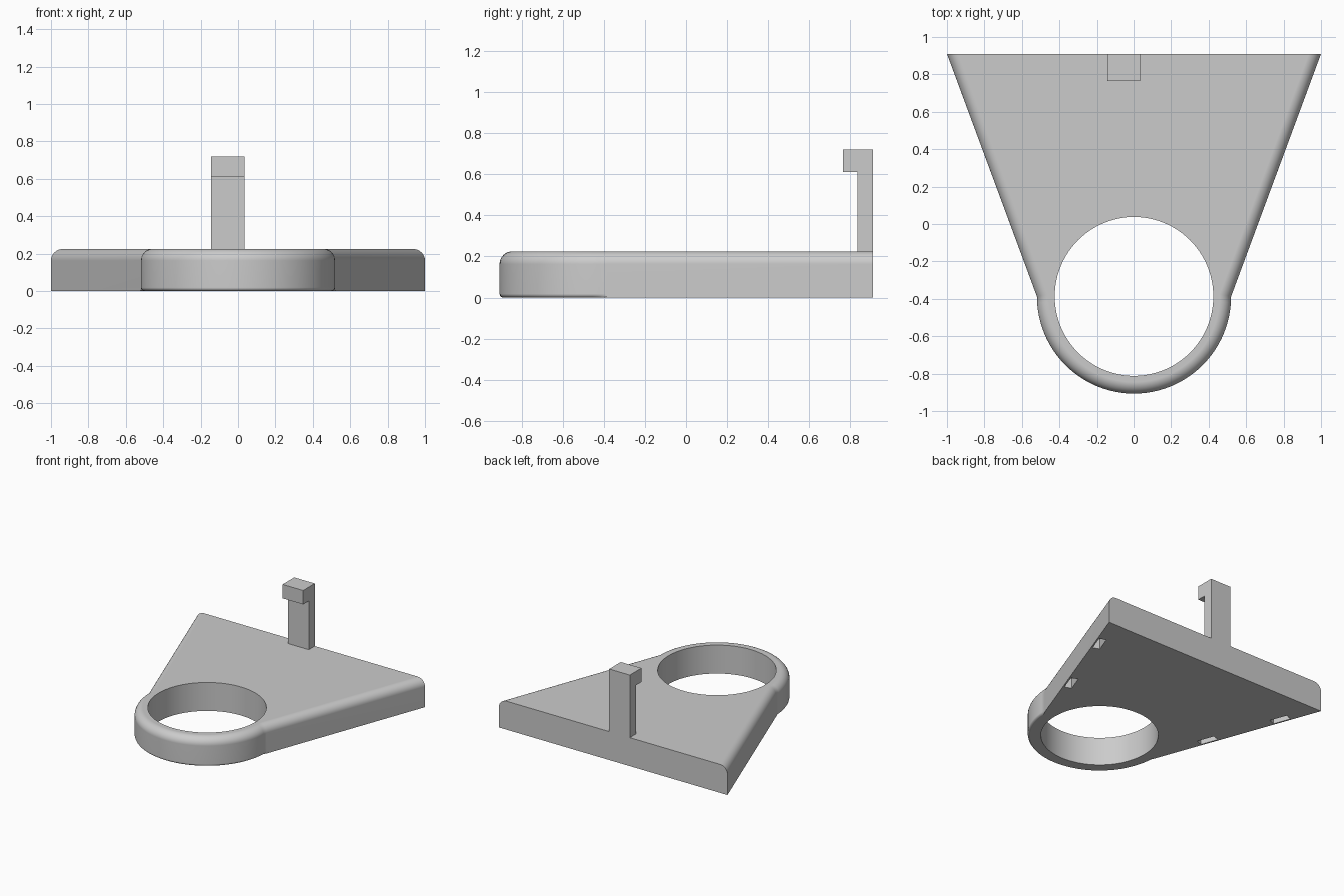
import bpy, bmesh, math
from mathutils import Matrix, Vector

THICK = 0.225
BACK = 0.91
RING_Y, RING_R, HOLE_R = -0.387, 0.52, 0.425

cube = bpy.data.objects.get("Cube")
if cube:
    bpy.data.objects.remove(cube, do_unlink=True)

grey = bpy.data.materials.new("plain grey")
grey.use_nodes = True
COLOUR = (0.6, 0.6, 0.6, 1)
grey.diffuse_color = COLOUR
grey.node_tree.nodes["Principled BSDF"].inputs["Base Color"].default_value = COLOUR


def add_object(name, bm):
    bmesh.ops.recalc_face_normals(bm, faces=bm.faces[:])
    mesh = bpy.data.meshes.new(name)
    bm.to_mesh(mesh)
    bm.free()
    mesh.materials.append(grey)
    obj = bpy.data.objects.new(name, mesh)
    bpy.context.collection.objects.link(obj)
    return obj


def prism(points, direction):
    """Extrude a closed outline along a direction."""
    bm = bmesh.new()
    face = bm.faces.new([bm.verts.new(p) for p in points])
    new = bmesh.ops.extrude_face_region(bm, geom=[face])["geom"]
    verts = [g for g in new if isinstance(g, bmesh.types.BMVert)]
    bmesh.ops.translate(bm, verts=verts, vec=direction)
    return bm


def cut(target, cutter):
    mod = target.modifiers.new("cut", "BOOLEAN")
    mod.operation = "DIFFERENCE"
    mod.solver = "EXACT"
    mod.object = cutter
    bpy.context.view_layer.objects.active = target
    bpy.ops.object.modifier_apply(modifier=mod.name)
    bpy.data.objects.remove(cutter, do_unlink=True)


# Base plate: tapered outline ending in a half round nose
STEPS = 48
outline = [(1, BACK, 0), (-1, BACK, 0)]
for i in range(STEPS + 1):
    a = math.pi * (1 + i / STEPS)
    outline.append((RING_R * math.cos(a), RING_Y + RING_R * math.sin(a), 0))
bm = prism(outline, (0, 0, THICK))


def rim(z, y_limit):
    """Horizontal outline edges at height z whose middle lies in front of y_limit."""
    found = []
    for e in bm.edges:
        mid = (e.verts[0].co + e.verts[1].co) / 2
        if all(abs(v.co.z - z) < 1e-4 for v in e.verts) and mid.y < y_limit:
            found.append(e)
    return found


# Large rounding on the top rim, small one under the nose
bmesh.ops.bevel(bm, geom=rim(THICK, BACK - 0.01), offset=0.062, segments=8,
                profile=0.5, affect="EDGES")
bmesh.ops.bevel(bm, geom=rim(0, RING_Y), offset=0.018, segments=4,
                profile=0.5, affect="EDGES")
base = add_object("base_plate", bm)

# Round through hole
bm = bmesh.new()
bmesh.ops.create_cone(bm, cap_ends=True, segments=96, radius1=HOLE_R, radius2=HOLE_R,
                      depth=1, matrix=Matrix.Translation((0, RING_Y, 0.1)))
cut(base, add_object("hole_cutter", bm))

# Four underside slots following the slanted sides
slant = math.atan2(1 - RING_R, BACK - RING_Y)
for side in (-1, 1):
    for y in (0.626, 0.06):
        x = 1 - (BACK - y) * math.tan(slant) - 0.042
        bm = bmesh.new()
        bmesh.ops.create_cube(bm, size=1, matrix=(
            Matrix.Translation((side * x, y, 0))
            @ Matrix.Rotation(-side * slant, 4, "Z")
            @ Matrix.Diagonal((0.055, 0.14, 0.16, 1))))
        cut(base, add_object("slot_cutter", bm))

# Smooth shading with crisp edges
bpy.ops.object.select_all(action="DESELECT")
base.select_set(True)
bpy.context.view_layer.objects.active = base
bpy.ops.object.shade_smooth_by_angle(angle=math.radians(30))
weighted = base.modifiers.new("even shading", "WEIGHTED_NORMAL")
weighted.keep_sharp = True

# Upright hook at the back edge
LEFT, WIDTH = -0.145, 0.18
profile = [(BACK, THICK), (BACK, 0.72), (0.765, 0.72),
           (0.765, 0.61), (0.835, 0.61), (0.835, THICK)]
add_object("hook", prism([(LEFT, y, z) for y, z in profile], Vector((WIDTH, 0, 0))))
